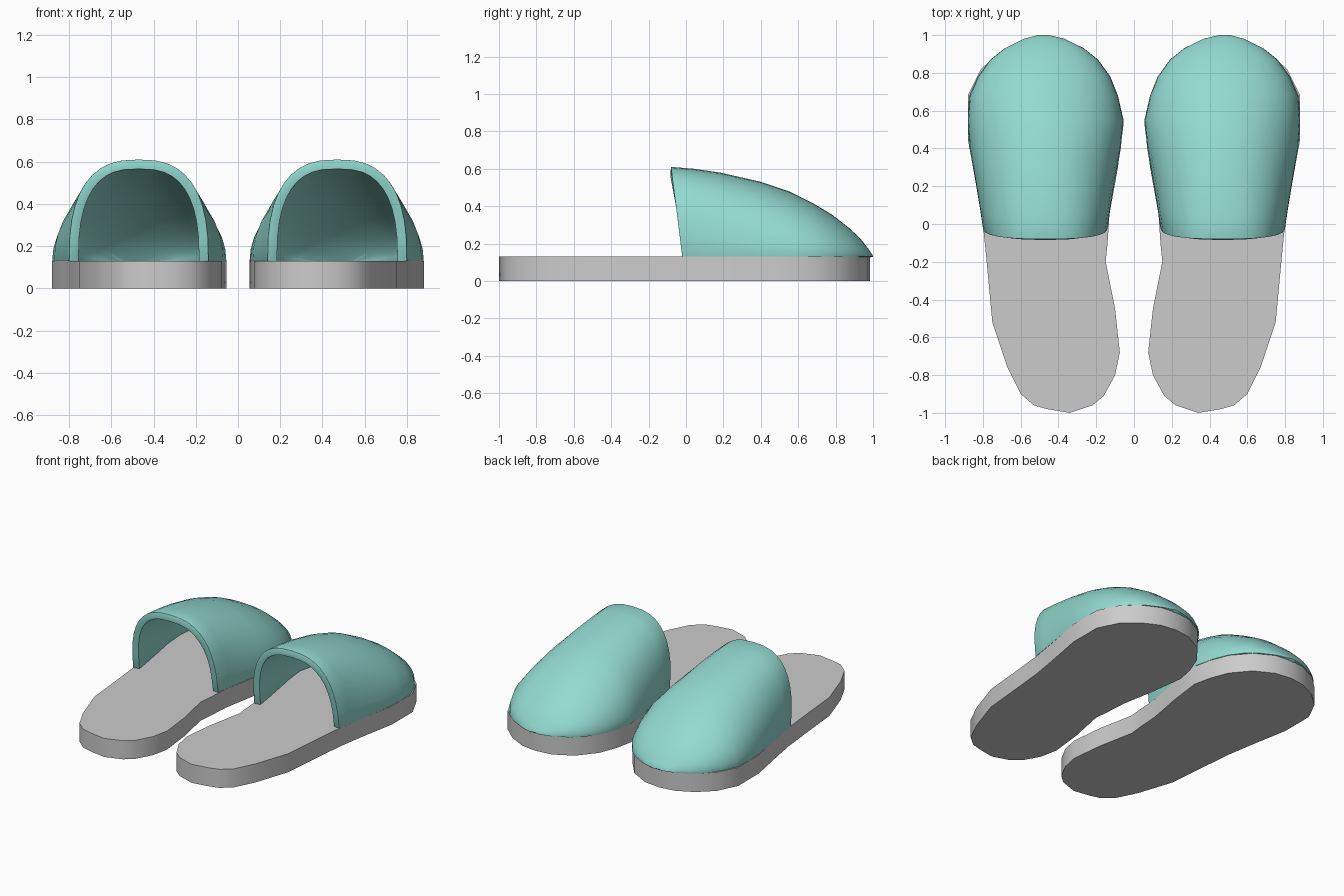
import bpy, math

if "Cube" in bpy.data.objects:
    bpy.data.objects.remove(bpy.data.objects["Cube"])

SOLE_H = 0.13


def finish(name, verts, faces, mods, angle, mat=None):
    me = bpy.data.meshes.new(name)
    me.from_pydata(verts, [], faces)
    ob = bpy.data.objects.new(name, me)
    bpy.context.collection.objects.link(ob)
    if mat:
        me.materials.append(mat)
    bpy.ops.object.select_all(action='DESELECT')
    bpy.context.view_layer.objects.active = ob
    ob.select_set(True)
    # every part is modelled for the right slipper and mirrored to the left
    for kind, props in mods + [('MIRROR', {'use_mirror_merge': False})]:
        m = ob.modifiers.new(kind.title(), kind)
        for k, v in props.items():
            setattr(m, k, v)
        bpy.ops.object.modifier_apply(modifier=m.name)
    bpy.ops.object.shade_smooth_by_angle(angle=math.radians(angle))
    return ob


# soles: footprint outline, counter-clockwise from the heel
outline = [(.34, -1), (.46, -.98), (.53, -.96), (.60, -.90), (.67, -.76),
           (.75, -.52), (.78, -.2), (.80, 0), (.83, .18), (.88, .45),
           (.88, .68), (.81, .82), (.71, .91), (.59, .97), (.48, .985),
           (.36, .97), (.23, .90), (.13, .78), (.08, .65), (.055, .53),
           (.085, .3), (.13, .05), (.14, -.1), (.15, -.2), (.10, -.45),
           (.075, -.68), (.10, -.80), (.16, -.91), (.22, -.96)]
n = len(outline)
verts = [(x, y, z) for z in (0, SOLE_H) for x, y in outline]
faces = [tuple(reversed(range(n))), tuple(range(n, 2 * n))]
faces += [(i, (i + 1) % n, (i + 1) % n + n, i + n) for i in range(n)]
finish("soles", verts, faces, [], 40)

# uppers: arches lofted from the opening to the toe
# station: y, inner x, outer x, top z, arch squareness, backward lean
stations = [(-.02, .14, .80, .61, 2.6, .06), (.08, .125, .815, .60, 2.45, .04),
            (.2, .105, .835, .58, 2.3, .02), (.4, .07, .87, .53, 2.1, 0),
            (.55, .055, .88, .48, 2, 0), (.68, .085, .87, .415, 2, 0),
            (.78, .125, .825, .355, 2, 0), (.87, .19, .76, .285, 2, 0),
            (.93, .265, .685, .23, 2, 0), (.98, .365, .585, .165, 2, 0),
            (1.0, .45, .51, .135, 2, 0)]
SEG = 20
verts, faces = [], []
for y, xl, xr, top, p, lean in stations:
    for i in range(SEG + 1):
        a = math.pi * i / SEG
        c, s = math.cos(a), max(0, math.sin(a))
        u = math.copysign(abs(c) ** (2 / p), c)
        v = s ** (2 / p) if 0 < i < SEG else 0
        verts.append(((xl + xr) / 2 - u * (xr - xl) / 2, y - lean * v,
                      SOLE_H + (top - SOLE_H) * v))
w = SEG + 1
for j in range(len(stations) - 1):
    for i in range(SEG):
        k = j * w + i
        faces.append((k, k + 1, k + 1 + w, k + w))
teal = bpy.data.materials.new("teal")
teal.diffuse_color = (.29, .70, .63, 1)
teal.use_nodes = True
teal.node_tree.nodes["Principled BSDF"].inputs["Base Color"].default_value = teal.diffuse_color
finish("uppers", verts, faces,
       [('SOLIDIFY', {'thickness': .045, 'offset': -1}),
        ('BEVEL', {'width': .01, 'segments': 2, 'limit_method': 'ANGLE',
                   'angle_limit': math.radians(60)})], 50, teal)
